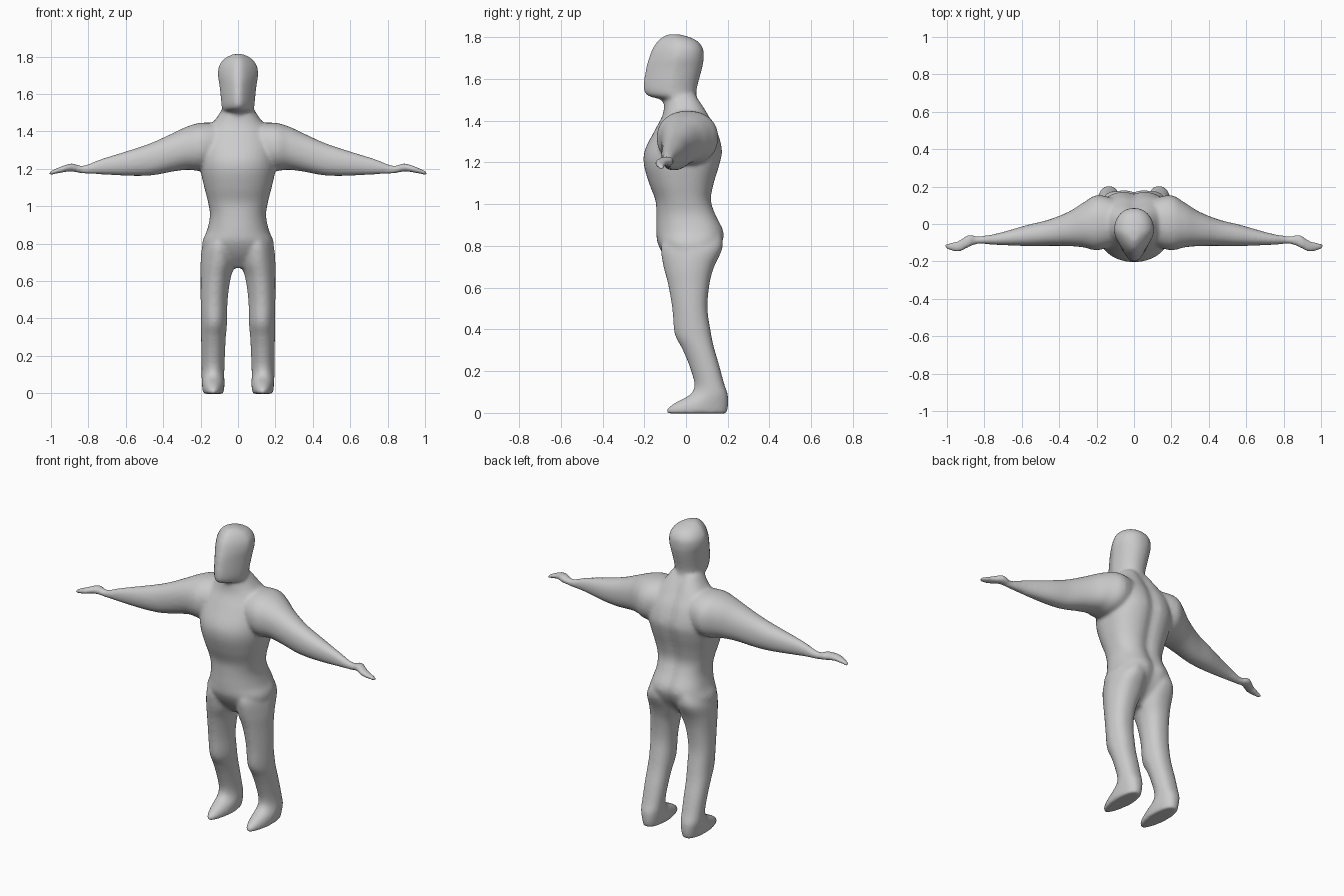
import bpy, bmesh, math

N = 40          # points per ring
STEPS = 4       # interpolated rings between given sections


def spline(rows):
    """Catmull-Rom interpolation through the section rows."""
    out = []
    for i in range(len(rows) - 1):
        p0, p1, p2, p3 = (rows[max(i - 1, 0)], rows[i], rows[i + 1], rows[min(i + 2, len(rows) - 1)])
        for k in range(STEPS):
            t = k / STEPS
            out.append([b + 0.5 * t * (c - a + t * (2 * a - 5 * b + 4 * c - d + t * (3 * (b - c) + d - a)))
                        for a, b, c, d in zip(p0, p1, p2, p3)])
    return out + [list(rows[-1])]


def loft(bm, rows, axis='Z', side=1, front=2.2, back=2.2, taper=0.0, groove=0.0):
    """Skin rings: rows are (position, low, high, y front, y back)."""
    rings = []
    for pos, lo, hi, yf, yb in spline(rows):
        ring = []
        for k in range(N):
            a = 2 * math.pi * k / N
            c, s = math.cos(a), math.sin(a)
            e = 2 / (front if s < 0 else back)
            u = math.copysign(abs(c) ** e, c)
            v = math.copysign(abs(s) ** e, s)
            if v < 0:
                u *= 1 + taper * v
            p = (lo + hi) / 2 + u * (hi - lo) / 2
            y = (yf + yb) / 2 + v * (yb - yf) / 2
            if groove and v > 0:
                y -= groove * math.exp(-(p / 0.035) ** 2)
            ring.append(bm.verts.new((side * pos, y, p) if axis == 'X' else (side * p, y, pos)))
        rings.append(ring)
    for r0, r1 in zip(rings, rings[1:]):
        for k in range(N):
            j = (k + 1) % N
            bm.faces.new((r0[k], r0[j], r1[j], r1[k]))
    bm.faces.new(rings[0][::-1])
    bm.faces.new(rings[-1])


def sym(rows):
    return [(z, -w, w, f, b) for z, w, f, b in rows]


torso = sym([
    (0.67, 0.13, -0.03, 0.06), (0.74, 0.18, -0.095, 0.13), (0.81, 0.19, -0.135, 0.175),
    (0.87, 0.166, -0.142, 0.185), (0.95, 0.15, -0.142, 0.147), (1.02, 0.16, -0.147, 0.125),
    (1.10, 0.18, -0.177, 0.138), (1.19, 0.20, -0.202, 0.165), (1.26, 0.205, -0.197, 0.177),
    (1.35, 0.20, -0.152, 0.153), (1.42, 0.16, -0.115, 0.115), (1.465, 0.12, -0.105, 0.09),
    (1.52, 0.085, -0.10, 0.055)])

head = sym([
    (1.46, 0.085, -0.10, 0.08), (1.50, 0.086, -0.12, 0.058), (1.52, 0.087, -0.185, 0.05),
    (1.56, 0.09, -0.204, 0.053), (1.65, 0.10, -0.192, 0.077), (1.70, 0.108, -0.178, 0.085),
    (1.75, 0.102, -0.158, 0.08), (1.79, 0.072, -0.128, 0.042), (1.814, 0.025, -0.09, -0.03)])

leg = [
    (0.86, 0.02, 0.15, -0.10, 0.17), (0.79, 0.01, 0.19, -0.12, 0.175), (0.70, 0.012, 0.20, -0.108, 0.135),
    (0.62, 0.038, 0.20, -0.087, 0.113), (0.50, 0.055, 0.20, -0.066, 0.103), (0.38, 0.058, 0.198, -0.055, 0.12),
    (0.31, 0.064, 0.198, -0.02, 0.135), (0.235, 0.068, 0.197, 0.012, 0.157), (0.14, 0.072, 0.195, 0.04, 0.183),
    (0.09, 0.073, 0.195, 0.022, 0.20), (0.05, 0.072, 0.193, -0.05, 0.203), (0.02, 0.074, 0.19, -0.09, 0.20),
    (-0.003, 0.08, 0.185, -0.09, 0.195)]

arm = [
    (0.06, 1.22, 1.44, -0.10, 0.12), (0.19, 1.19, 1.447, -0.14, 0.155), (0.27, 1.195, 1.427, -0.125, 0.115),
    (0.35, 1.185, 1.39, -0.118, 0.065), (0.46, 1.165, 1.34, -0.117, 0.022), (0.57, 1.162, 1.302, -0.118, -0.005),
    (0.73, 1.17, 1.253, -0.112, -0.05), (0.83, 1.175, 1.216, -0.107, -0.065), (0.885, 1.185, 1.23, -0.125, -0.057),
    (0.94, 1.18, 1.215, -0.15, -0.09), (1.008, 1.165, 1.187, -0.132, -0.105)]

# Overlapping body parts
bm = bmesh.new()
loft(bm, torso, front=2.1, back=2.6, groove=0.016)
loft(bm, head, front=2.0, taper=0.4)
for side in (1, -1):
    loft(bm, leg, side=side, front=2.2, back=2.4, taper=0.25)
    loft(bm, arm, axis='X', side=side)
bmesh.ops.recalc_face_normals(bm, faces=bm.faces)
mesh = bpy.data.meshes.new("human_body")
bm.to_mesh(mesh)
bm.free()
body = bpy.data.objects.new("human_body", mesh)
bpy.context.collection.objects.link(body)

# Fuse the parts into one skin and soften the joins
remesh = body.modifiers.new("fuse", 'REMESH')
remesh.mode = 'VOXEL'
remesh.voxel_size = 0.009
remesh.use_smooth_shade = True
soft = body.modifiers.new("soften", 'SMOOTH')
soft.factor = 0.5
soft.iterations = 10
